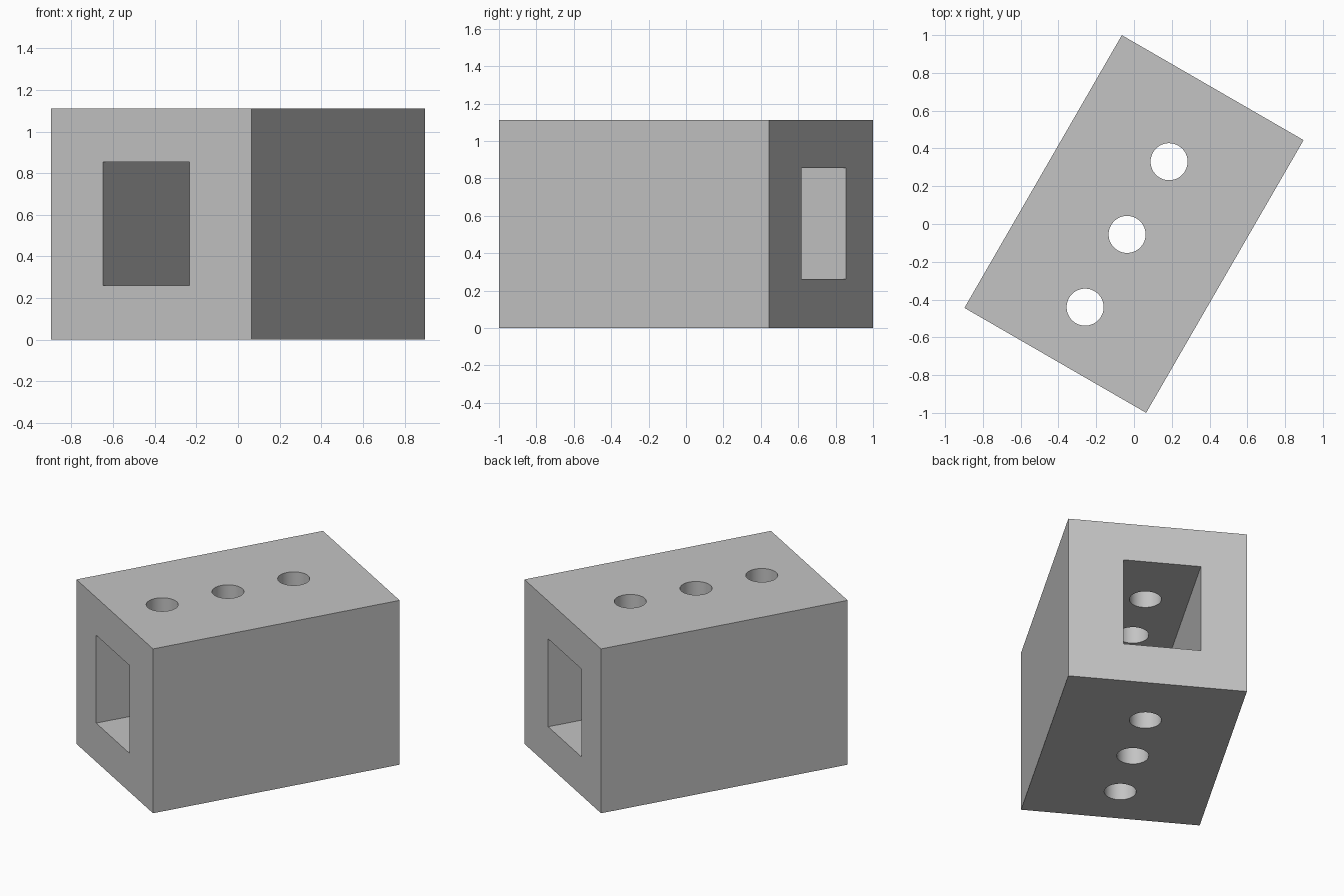
import bpy
import math

old = bpy.data.objects.get("Cube")
if old:
    bpy.data.objects.remove(old, do_unlink=True)

WIDTH, LENGTH, HEIGHT = 1.111, 1.667, 1.111
TURN = math.radians(-30)

grey = bpy.data.materials.new("plain_grey")
grey.use_nodes = True
grey.diffuse_color = (0.55, 0.55, 0.55, 1)
grey.node_tree.nodes["Principled BSDF"].inputs["Base Color"].default_value = (0.55, 0.55, 0.55, 1)


def box(name, size, centre):
    bpy.ops.mesh.primitive_cube_add(size=1, location=centre)
    ob = bpy.context.object
    ob.name = name
    ob.scale = size
    bpy.ops.object.transform_apply(location=True, rotation=False, scale=True)
    ob.data.materials.append(grey)
    return ob


def cut(target, cutter):
    """Subtract the cutter from the target, then discard it."""
    cutter.hide_render = True
    mod = target.modifiers.new("cut", "BOOLEAN")
    mod.operation = "DIFFERENCE"
    mod.solver = "EXACT"
    mod.object = cutter
    bpy.ops.object.select_all(action="DESELECT")
    target.select_set(True)
    bpy.context.view_layer.objects.active = target
    bpy.ops.object.modifier_apply(modifier=mod.name)
    bpy.data.objects.remove(cutter, do_unlink=True)


# Solid block
block = box("block", (WIDTH, LENGTH, HEIGHT), (0, 0, HEIGHT / 2))

# Rectangular tunnel along the whole length
cut(block, box("tunnel_cutter", (0.48, LENGTH + 0.4, 0.594), (-0.029, 0, 0.558)))

# Row of three round holes, through roof and floor
for i in (-1, 0, 1):
    bpy.ops.mesh.primitive_cylinder_add(
        vertices=64, radius=0.098, depth=HEIGHT + 0.4,
        location=(-0.004, -0.066 + i * 0.4445, HEIGHT / 2))
    hole = bpy.context.object
    hole.name = "hole_cutter"
    hole.data.materials.append(grey)
    cut(block, hole)

# Turn the block and smooth the hole walls
block.rotation_euler.z = TURN
bpy.ops.object.transform_apply(location=False, rotation=True, scale=False)
bpy.ops.object.shade_smooth_by_angle(angle=math.radians(30))
